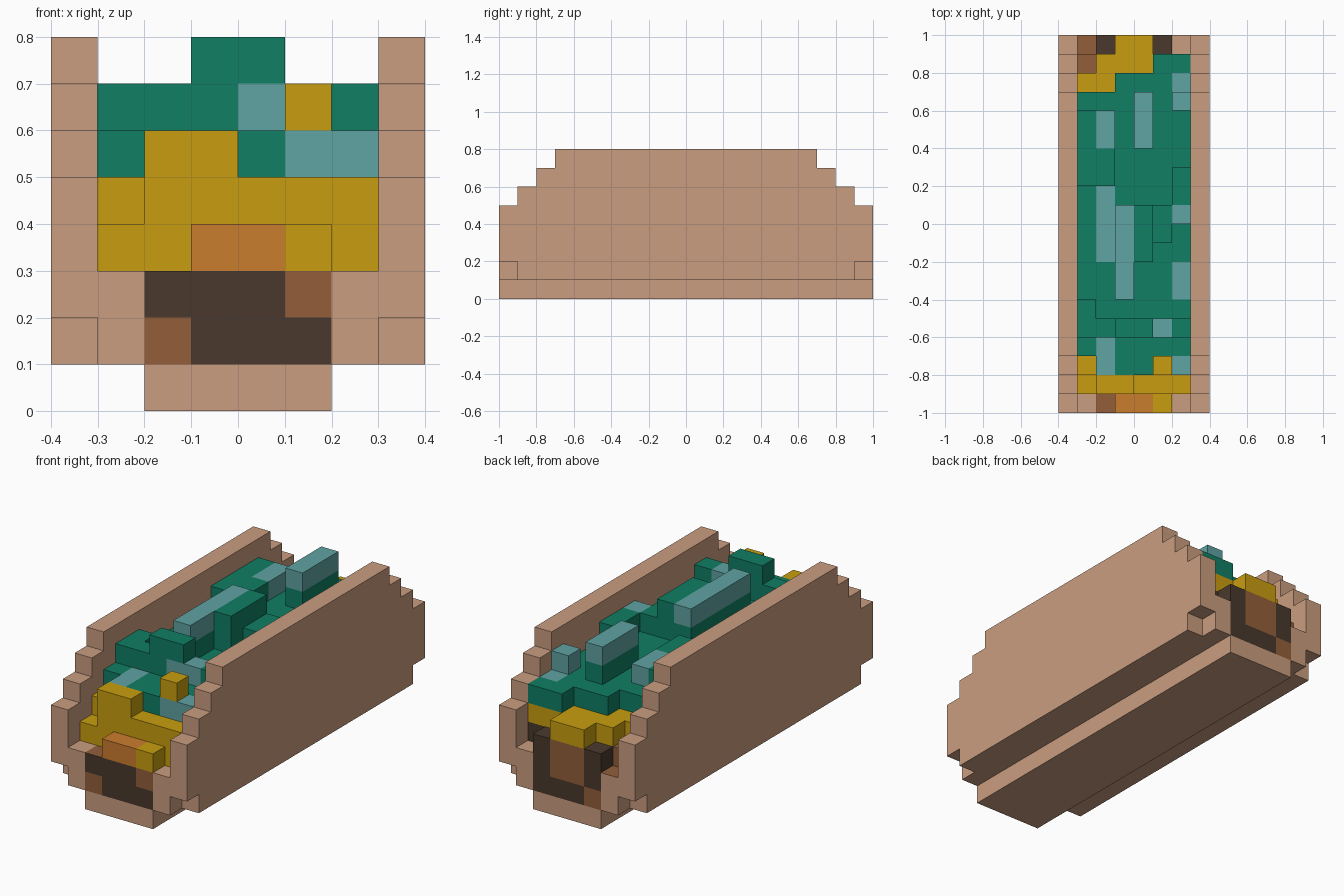
import bpy, bmesh

if "Cube" in bpy.data.objects:
    bpy.data.objects.remove(bpy.data.objects["Cube"])

# Block-built stuffed shell: every part sits on a 0.1 unit grid
U = 0.1

def lin(c):
    c /= 255
    return c / 12.92 if c <= 0.04045 else ((c + 0.055) / 1.055) ** 2.4

COLOURS = {"tan": (201, 157, 127), "green": (16, 126, 100), "pale_teal": (96, 163, 163),
           "yellow": (201, 158, 16), "orange": (201, 125, 45), "brown": (147, 95, 58),
           "dark_brown": (74, 57, 44)}
MATS = {}
for name, rgb in COLOURS.items():
    m = bpy.data.materials.new(name)
    m.diffuse_color = (*[lin(c) for c in rgb], 1)
    m.use_nodes = True
    m.node_tree.nodes["Principled BSDF"].inputs["Base Color"].default_value = m.diffuse_color
    MATS[name] = m

grid = {}    # cell -> (part, colour)
paint = {}   # (cell, direction) -> colour of a single face

def box(part, colour, x0, x1, y0, y1, z0, z1):
    """Fill a box of cells, in grid steps."""
    for i in range(x0, x1):
        for j in range(y0, y1):
            for k in range(z0, z1):
                grid[i, j, k] = (part, colour)

def clear(x0, x1, y0, y1, z0, z1):
    for i in range(x0, x1):
        for j in range(y0, y1):
            for k in range(z0, z1):
                grid.pop((i, j, k), None)

def top_colour(colour, x0, x1, y0, y1):
    """Recolour the highest block of each column."""
    for i in range(x0, x1):
        for j in range(y0, y1):
            k = max(c[2] for c in grid if c[:2] == (i, j))
            grid[i, j, k] = (grid[i, j, k][0], colour)

# Shell: base, inner lining and two walls with stepped ends
box("shell_base", "tan", -2, 2, -10, 10, 0, 1)
for part, a, b in (("shell_wall_left", -4, -3), ("shell_wall_right", 3, 4)):
    box(part, "tan", a, b, -9, 9, 1, 2)
    box(part, "tan", a, b, -10, 10, 2, 5)
    for k, half in ((5, 9), (6, 8), (7, 7)):
        box(part, "tan", a, b, -half, half, k, k + 1)
for a, b in ((-3, -2), (2, 3)):
    box("shell_lining", "tan", a, b, -10, 10, 1, 3)

# Meat
box("meat", "dark_brown", -2, 2, -10, 10, 1, 3)
box("meat", "brown", -2, -1, -10, -9, 1, 2)
box("meat", "brown", 1, 2, -10, -9, 2, 3)
paint[(-2, -10, 2), (0, 0, 1)] = "brown"
box("meat", "dark_brown", -3, 3, 8, 9, 3, 4)
box("meat", "dark_brown", -2, 2, 9, 10, 3, 4)
box("meat", "brown", -1, 1, 9, 10, 2, 4)
box("meat", "brown", -2, -1, 9, 10, 1, 2)
box("meat", "brown", -3, -2, 8, 9, 3, 4)
paint[(-3, 9, 2), (0, 0, 1)] = "brown"

# Cheese
box("cheese", "yellow", -3, 3, -9, 8, 3, 5)
clear(-3, -2, -9, -8, 4, 5)
box("cheese", "yellow", -2, 0, -9, -8, 5, 6)
box("cheese", "yellow", -1, 2, -10, -9, 3, 4)
box("cheese", "orange", -1, 1, -10, -9, 3, 4)
box("cheese", "yellow", -2, 3, 8, 9, 4, 5)
box("cheese", "yellow", -1, 1, 9, 10, 4, 5)
box("cheese", "yellow", 1, 2, -8, -7, 6, 7)

# Lettuce bed
box("lettuce", "green", -3, 3, -8, 8, 5, 6)
clear(-3, -2, -8, -7, 5, 6)
clear(-3, -1, 7, 8, 5, 6)
box("lettuce", "green", 1, 3, 8, 9, 5, 6)
box("lettuce", "pale_teal", 1, 3, -8, -7, 5, 6)

# Lettuce lumps: x0, x1, y0, y1, top
for x0, x1, y0, y1, top in (
        (-3, -2, -6, -4, 7), (-2, -1, -6, -5, 7), (-1, 1, -6, -5, 8), (1, 3, -6, -5, 7),
        (-1, 0, -4, 1, 8), (0, 1, -2, 1, 8), (1, 2, -1, 1, 7), (2, 3, 0, 3, 7),
        (-3, -1, 2, 6, 7), (0, 1, 4, 7, 8), (2, 3, 6, 7, 7)):
    box("lettuce", "green", x0, x1, y0, y1, 6, top)
box("lettuce", "pale_teal", 0, 1, -6, -5, 6, 7)

# Pale leaf patches
for patch in ((-2, -1, -8, -6), (1, 2, -6, -5), (2, 3, -4, -2), (-1, 0, -4, 1),
              (-2, -1, -2, 2), (2, 3, 0, 1), (-2, -1, 4, 6), (0, 1, 4, 7), (2, 3, 6, 8)):
    top_colour("pale_teal", *patch)

# Corner offsets of a cell face for each direction, wound outwards
FACES = {(1, 0, 0): ((1, 0, 0), (1, 1, 0), (1, 1, 1), (1, 0, 1)),
         (-1, 0, 0): ((0, 0, 0), (0, 0, 1), (0, 1, 1), (0, 1, 0)),
         (0, 1, 0): ((0, 1, 0), (0, 1, 1), (1, 1, 1), (1, 1, 0)),
         (0, -1, 0): ((0, 0, 0), (1, 0, 0), (1, 0, 1), (0, 0, 1)),
         (0, 0, 1): ((0, 0, 1), (1, 0, 1), (1, 1, 1), (0, 1, 1)),
         (0, 0, -1): ((0, 0, 0), (0, 1, 0), (1, 1, 0), (1, 0, 0))}

# Make one object per part from its exposed faces
for part in sorted({p for p, _ in grid.values()}):
    bm = bmesh.new()
    names = []
    for cell, (owner, colour) in grid.items():
        if owner != part:
            continue
        for d, corners in FACES.items():
            if tuple(a + b for a, b in zip(cell, d)) in grid:
                continue
            c = paint.get((cell, d), colour)
            if c not in names:
                names.append(c)
            f = bm.faces.new([bm.verts.new([(a + b) * U for a, b in zip(cell, o)]) for o in corners])
            f.material_index = names.index(c)
    bmesh.ops.remove_doubles(bm, verts=bm.verts, dist=0.001)
    bmesh.ops.dissolve_limit(bm, angle_limit=0.01, verts=bm.verts, edges=bm.edges,
                             delimit={"MATERIAL"})
    me = bpy.data.meshes.new(part)
    bm.to_mesh(me)
    bm.free()
    for n in names:
        me.materials.append(MATS[n])
    bpy.context.collection.objects.link(bpy.data.objects.new(part, me))
